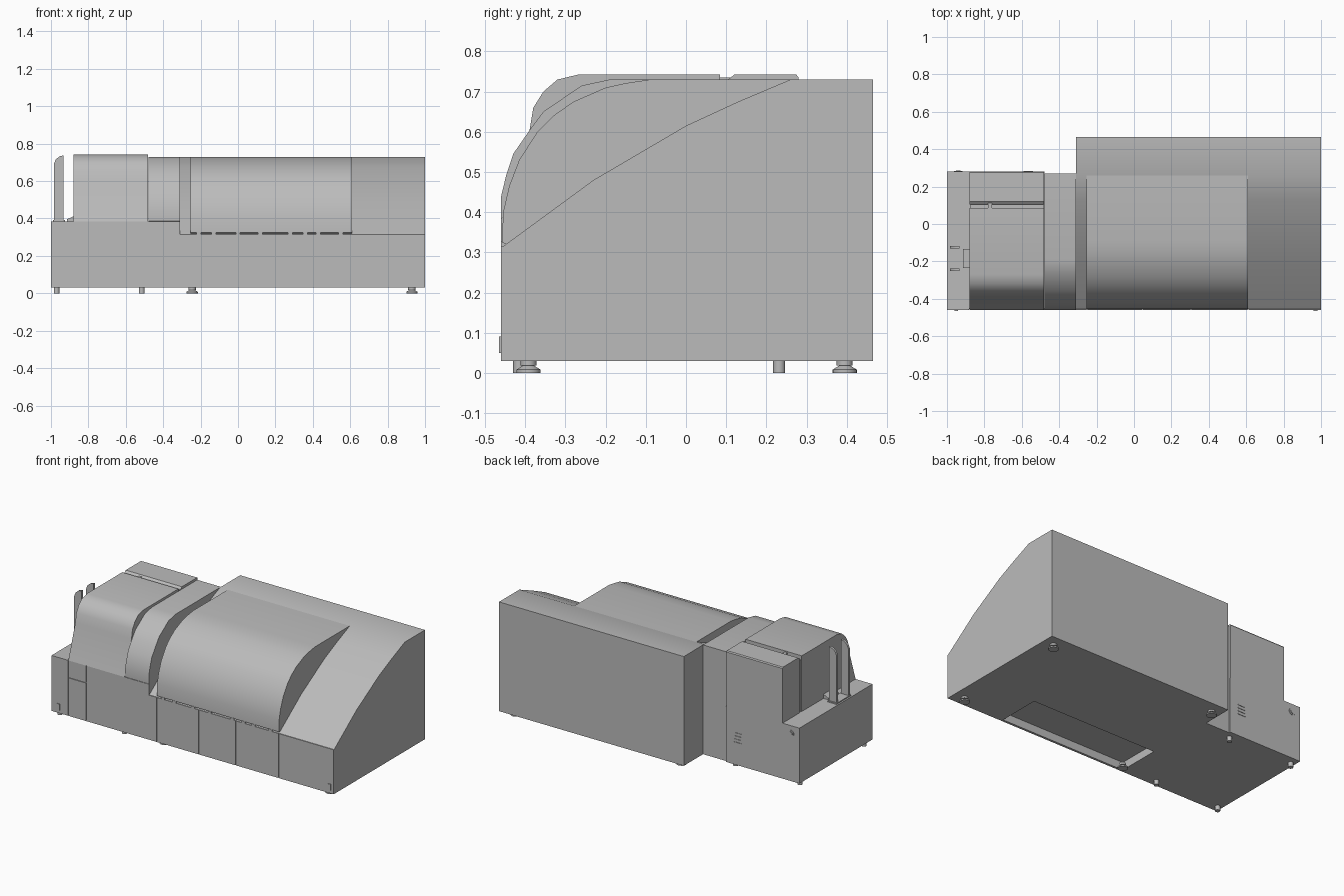
import bpy, bmesh, math
from mathutils import Matrix, Vector

cube = bpy.data.objects.get("Cube")
if cube:
    bpy.data.objects.remove(cube, do_unlink=True)

grey = bpy.data.materials.new("housing grey")
grey.use_nodes = True
tone = (0.5, 0.5, 0.5, 1)
grey.diffuse_color = tone
grey.node_tree.nodes["Principled BSDF"].inputs["Base Color"].default_value = tone


def finish(name, bm, smooth=True):
    bmesh.ops.recalc_face_normals(bm, faces=bm.faces)
    mesh = bpy.data.meshes.new(name)
    bm.to_mesh(mesh)
    bm.free()
    mesh.materials.append(grey)
    obj = bpy.data.objects.new(name, mesh)
    bpy.context.collection.objects.link(obj)
    if smooth:
        bpy.ops.object.select_all(action="DESELECT")
        obj.select_set(True)
        bpy.context.view_layer.objects.active = obj
        bpy.ops.object.shade_smooth_by_angle(angle=math.radians(30))
    return obj


def extrude(name, points, a, b, axis="x"):
    """Extrude a (y, z) profile along x, or an (x, z) profile along y."""
    bm = bmesh.new()
    place = (lambda p: (a, p[0], p[1])) if axis == "x" else (lambda p: (p[0], a, p[1]))
    face = bm.faces.new([bm.verts.new(place(p)) for p in points])
    new = bmesh.ops.extrude_face_region(bm, geom=[face])["geom"]
    step = Vector((b - a, 0, 0)) if axis == "x" else Vector((0, b - a, 0))
    bmesh.ops.translate(bm, vec=step, verts=[g for g in new if isinstance(g, bmesh.types.BMVert)])
    return finish(name, bm)


def box(name, x0, x1, y0, y1, z0, z1):
    bm = bmesh.new()
    size = Matrix.Diagonal((x1 - x0, y1 - y0, z1 - z0, 1))
    centre = Matrix.Translation(((x0 + x1) / 2, (y0 + y1) / 2, (z0 + z1) / 2))
    bmesh.ops.create_cube(bm, size=1, matrix=centre @ size)
    return finish(name, bm, False)


def lathe(name, x, y, sections):
    """Stack of cones, each (bottom z, top z, bottom radius, top radius)."""
    bm = bmesh.new()
    for z0, z1, r0, r1 in sections:
        bmesh.ops.create_cone(bm, cap_ends=True, segments=24, radius1=r0, radius2=r1,
                              depth=z1 - z0, matrix=Matrix.Translation((x, y, (z0 + z1) / 2)))
    return finish(name, bm)


FRONT, FACE, FLOOR = -0.46, -0.455, 0.03

# Main cabinet with the long sloping front
slope = [(FACE, 0.315), (-0.23, 0.48), (0, 0.615), (0.13, 0.675), (0.26, 0.73)]
cabinet = extrude("main_cabinet", [(FACE, FLOOR)] + slope + [(0.465, 0.73), (0.465, FLOOR)], -0.31, 1)

# Shallow pocket in the underside
cutter = box("pocket_cutter", -0.29, 0.6, -0.445, -0.17, 0, 0.08)
cutter.hide_render = True
pocket = cabinet.modifiers.new("pocket", "BOOLEAN")
pocket.operation, pocket.solver, pocket.object = "DIFFERENCE", "EXACT", cutter
bpy.context.view_layer.objects.active = cabinet
bpy.ops.object.modifier_apply(modifier=pocket.name)
bpy.data.objects.remove(cutter, do_unlink=True)

# Curved hood over the cabinet
hood = [(-0.458, 0.325), (-0.455, 0.4), (-0.44, 0.465), (-0.415, 0.53), (-0.37, 0.6),
        (-0.33, 0.64), (-0.28, 0.675), (-0.2, 0.71), (-0.15, 0.721), (-0.09, 0.73),
        (0.26, 0.73), (0.2, 0.6), (-0.4, 0.3)]
extrude("curved_hood", hood, -0.255, 0.61)
for i, x in enumerate((-0.21, -0.13, 0.0, 0.12, 0.28, 0.36, 0.43, 0.55)):
    box(f"hood_tab_{i}", x - 0.012, x + 0.012, FRONT, -0.43, 0.315, 0.327)

# Connecting section between the two machines
arch = [(FACE, FLOOR), (FACE, 0.385), (FRONT, 0.387), (FRONT, 0.44), (-0.448, 0.49),
        (-0.43, 0.545), (-0.385, 0.61), (-0.355, 0.65), (-0.26, 0.715), (-0.19, 0.73),
        (0.27, 0.73), (0.27, FLOOR)]
extrude("connecting_section", arch, -0.478, -0.31)

# Low base of the side unit
box("side_base", -1, -0.478, FACE, 0.28, FLOOR, 0.385)

# Front panels separated by narrow seams: x range and z range
panels = [(-1, -0.882, FLOOR, 0.385), (-0.878, -0.757, FLOOR, 0.273),
          (-0.878, -0.757, 0.278, 0.385), (-0.753, -0.31, FLOOR, 0.385),
          (-0.31, -0.254, FLOOR, 0.315), (-0.249, 0.043, FLOOR, 0.315),
          (0.047, 0.303, FLOOR, 0.315), (0.307, 0.608, FLOOR, 0.315), (0.612, 1, FLOOR, 0.315)]
for i, (x0, x1, z0, z1) in enumerate(panels):
    box(f"front_panel_{i}", x0, x1, FRONT, FACE, z0, z1)
for side, x in (("right", -0.95), ("left", 0.97)):
    box(f"{side}_front_stud", x - 0.01, x + 0.01, -0.465, FRONT, 0.05, 0.09)

# Side unit cover and the block behind it
cover = [(FRONT, 0.385), (-0.39, 0.6), (-0.38, 0.66), (-0.355, 0.7), (-0.32, 0.73),
         (-0.27, 0.742), (0.085, 0.742), (0.085, 0.385)]
extrude("side_cover", cover, -0.88, -0.482)
box("cover_gap_floor", -0.875, -0.485, 0.08, 0.13, 0.385, 0.715)
rear = [(0.105, 0.385), (0.105, 0.73), (0.12, 0.742), (0.275, 0.742), (0.28, 0.735), (0.28, 0.385)]
extrude("rear_block", rear, -0.88, -0.482)
box("cover_latch", -0.78, -0.76, 0.08, 0.125, 0.7, 0.735)

# Pair of upright guides on the base, with their foot plates
guide = [(-0.985, 0.385), (-0.985, 0.69), (-0.975, 0.715), (-0.955, 0.732),
         (-0.932, 0.738), (-0.932, 0.385)]
for side, y in (("front", -0.245), ("rear", -0.125)):
    extrude(f"{side}_guide", guide, y - 0.007, y + 0.007, "y")
box("guide_foot", -0.99, -0.925, -0.255, -0.11, 0.385, 0.392)
ledge = [(-0.915, 0.385), (-0.915, 0.395), (-0.88, 0.412), (-0.88, 0.385)]
extrude("guide_ledge", ledge, -0.235, -0.135, "y")

# Round socket and small vent slats on the back of the base
bm = bmesh.new()
for radius, depth in ((0.022, 0.006), (0.013, 0.012)):
    spot = Matrix.Translation((-0.94, 0.28, 0.335)) @ Matrix.Rotation(math.pi / 2, 4, "X")
    bmesh.ops.create_cone(bm, cap_ends=True, segments=24, radius1=radius, radius2=radius,
                          depth=depth, matrix=spot)
finish("rear_socket", bm)
for i in range(4):
    z = 0.17 + i * 0.02
    box(f"rear_slat_{i}", -0.59, -0.54, 0.28, 0.283, z, z + 0.006)

# Levelling feet under the cabinet, plain feet under the side unit
for row, y_level, y_plain in (("front", -0.392, -0.415), ("rear", 0.395, 0.232)):
    for side, x in (("right", -0.245), ("left", 0.93)):
        lathe(f"{row}_{side}_levelling_foot", x, y_level,
              [(0, 0.008, 0.03, 0.03), (0.008, 0.018, 0.03, 0.014), (0.018, 0.032, 0.02, 0.02)])
    for side, x in (("outer", -0.97), ("inner", -0.515)):
        lathe(f"{row}_{side}_plain_foot", x, y_plain, [(0, 0.032, 0.015, 0.015)])
